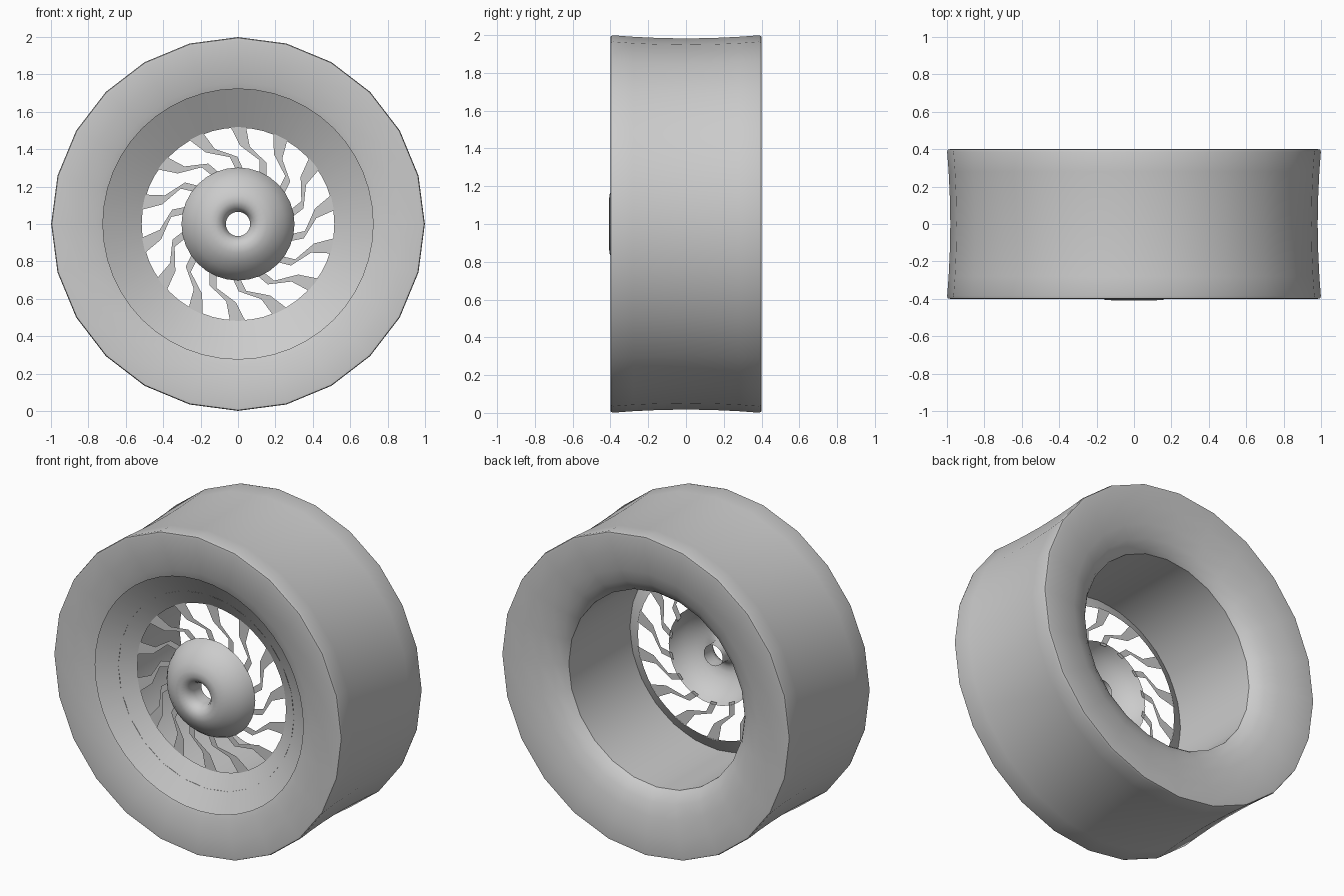
import bpy, bmesh, math
from mathutils import Vector

if "Cube" in bpy.data.objects:
    bpy.data.objects.remove(bpy.data.objects["Cube"])

grey = bpy.data.materials.new("plain_grey")
grey.use_nodes = True
COLOUR = (0.6, 0.6, 0.6, 1)
grey.diffuse_color = COLOUR
grey.node_tree.nodes["Principled BSDF"].inputs["Base Color"].default_value = COLOUR


def polar(radius, angle, y):
    """Point around the axle, angle measured from the top."""
    return Vector((radius * math.sin(angle), y, 1 + radius * math.cos(angle)))


def finish(name, bm, smooth=40):
    mesh = bpy.data.meshes.new(name)
    bm.to_mesh(mesh)
    bm.free()
    mesh.materials.append(grey)
    obj = bpy.data.objects.new(name, mesh)
    bpy.context.collection.objects.link(obj)
    bpy.ops.object.select_all(action='DESELECT')
    obj.select_set(True)
    bpy.context.view_layer.objects.active = obj
    bpy.ops.object.shade_smooth_by_angle(angle=math.radians(smooth))
    return obj


def revolve(name, profile, sides, smooth=40):
    """Spin a (radius, y) profile around the axle."""
    bm = bmesh.new()
    rings = [[bm.verts.new(polar(r, math.tau * i / sides, y)) for i in range(sides)]
             for r, y in profile]
    for a, b in zip(rings, rings[1:]):
        for i in range(sides):
            j = (i + 1) % sides
            bm.faces.new((a[i], a[j], b[j], b[i]))
    return finish(name, bm, smooth)


# Tyre: hollowed tread and dished side walls, mirrored front to back
half = [(0.982, 0), (0.985, 0.15), (0.991, 0.28), (0.999, 0.385), (0.995, 0.398),
        (0.98, 0.4), (0.87, 0.393), (0.76, 0.375), (0.68, 0.347), (0.63, 0.315), (0.61, 0.29)]
tyre = [(r, -y) for r, y in reversed(half)] + half[1:]
revolve("tyre", tyre, 24, 50)

# Rim: barrel and conical front dish
revolve("rim_barrel", [(0.61, 0.29), (0.61, -0.316)], 24)
revolve("rim_dish", [(0.725, -0.384), (0.515, -0.26)], 48)

# Hub: open domed shell curling into the axle tube
hub = [(0.302, -0.26), (0.285, -0.3), (0.25, -0.345), (0.2, -0.385), (0.155, -0.405),
       (0.12, -0.408), (0.09, -0.395), (0.072, -0.37), (0.065, -0.34), (0.065, -0.27)]
revolve("hub", hub, 32, 50)

# Spokes: flat cranked strips, as (radius, angle in degrees, half width)
SPOKES = 14
crank = [(0.525, 0, 0.042), (0.42, 5, 0.026), (0.36, 22, 0.02), (0.285, 28, 0.02)]
bm = bmesh.new()
for n in range(SPOKES):
    turn = math.tau * n / SPOKES
    previous = None
    for r, degrees, w in crank:
        a = turn + math.radians(degrees)
        pair = [bm.verts.new(polar(r, a + s * w / r, -0.262)) for s in (-1, 1)]
        if previous:
            bm.faces.new((previous[0], previous[1], pair[1], pair[0]))
        previous = pair
finish("spokes", bm)
